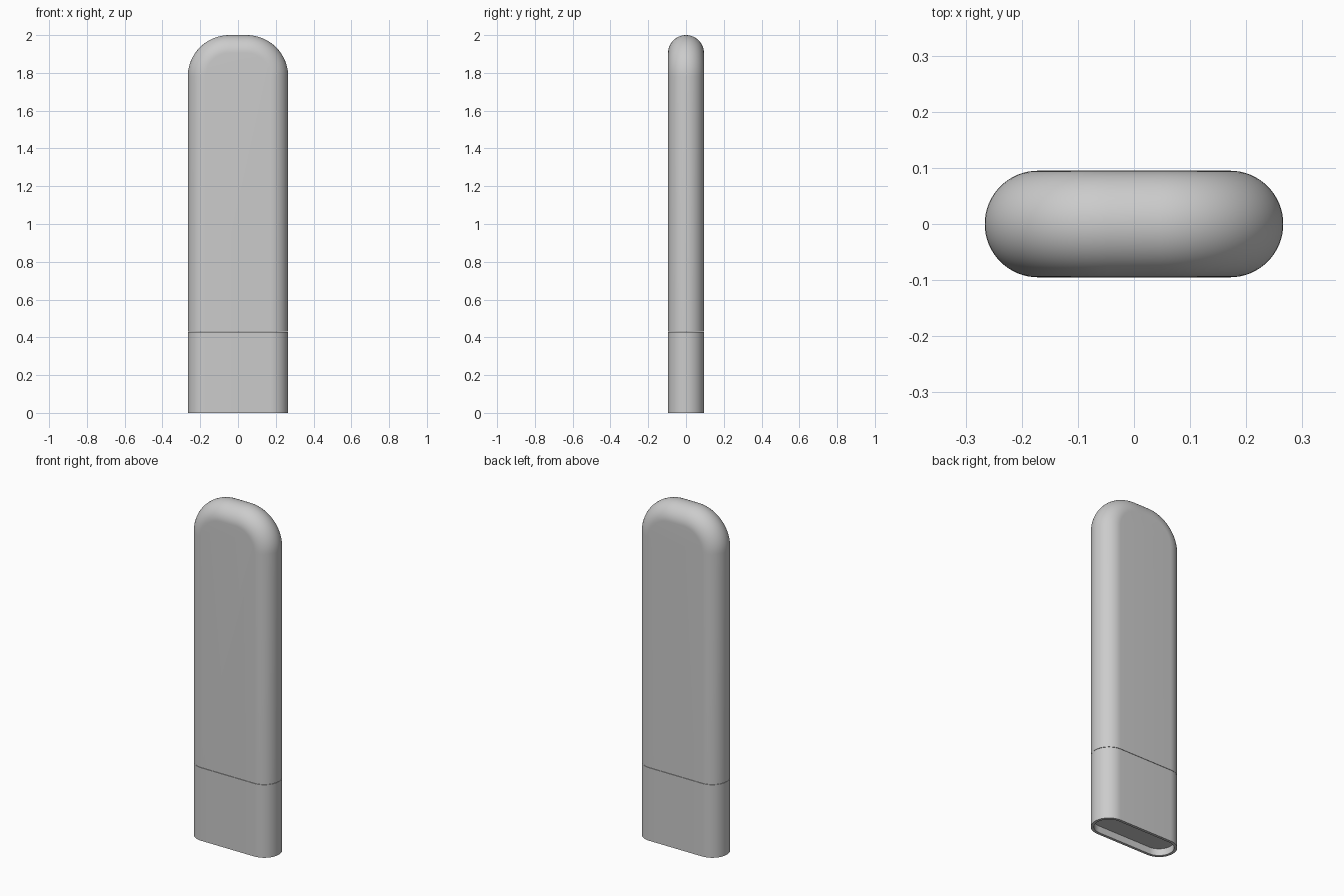
import bpy, bmesh
from math import sin, cos, pi, radians

if "Cube" in bpy.data.objects:
    bpy.data.objects.remove(bpy.data.objects["Cube"])

HALF_W, HALF_D = 0.266, 0.095      # half width and half depth
SEAM, TOP, CORNER = 0.43, 2.0, 0.22
SEG = 16


def skin(name, rings, closed, extra_faces=()):
    """Bridge rings of equal length, fill the first and last, and shade by angle."""
    bm = bmesh.new()
    rows = [[bm.verts.new(p) for p in ring] for ring in rings]
    n = len(rows[0])
    for a, b in zip(rows, rows[1:]):
        for i in range(n if closed else n - 1):
            j = (i + 1) % n
            bm.faces.new((a[i], a[j], b[j], b[i]))
    bm.faces.new(rows[0])
    bm.faces.new(rows[-1])
    if not closed:
        # flat base across the open ends of the rows
        bm.faces.new([r[0] for r in rows] + [r[-1] for r in reversed(rows)])
    bmesh.ops.recalc_face_normals(bm, faces=bm.faces)
    mesh = bpy.data.meshes.new(name)
    bm.to_mesh(mesh)
    bm.free()
    obj = bpy.data.objects.new(name, mesh)
    bpy.context.collection.objects.link(obj)
    bpy.ops.object.select_all(action='DESELECT')
    obj.select_set(True)
    bpy.context.view_layer.objects.active = obj
    bpy.ops.object.shade_smooth_by_angle(angle=radians(35))
    return obj


def arch(inset, y):
    """Front outline of the upper body, inset evenly, at depth y."""
    w, r, cx, cz = HALF_W - inset, CORNER - inset, HALF_W - CORNER, TOP - CORNER
    pts = [(w, y, SEAM)]
    for side, start in ((1, 0), (-1, pi / 2)):
        for i in range(SEG + 1):
            a = start + i * pi / 2 / SEG
            pts.append((side * cx + r * cos(a), y, cz + r * sin(a)))
    pts.append((-w, y, SEAM))
    return pts


def stadium(inset, z):
    """Horizontal cross-section with round ends."""
    r, cx = HALF_D - inset, HALF_W - HALF_D
    pts = []
    for side, start in ((1, -pi / 2), (-1, pi / 2)):
        for i in range(2 * SEG + 1):
            a = start + i * pi / 2 / SEG
            pts.append((side * cx + r * cos(a), r * sin(a), z))
    return pts


# upper body: arched slab with a fully rounded edge
angles = [-pi / 2 + i * pi / (2 * SEG) for i in range(2 * SEG + 1)]
skin("upper_body", [arch(HALF_D * (1 - cos(a)), HALF_D * sin(a)) for a in angles], False)

# lower sleeve: round-ended tube with a shallow recess underneath
skin("lower_sleeve", [stadium(0, SEAM - 0.002), stadium(0, 0),
                      stadium(0.016, 0), stadium(0.016, 0.04)], True)
